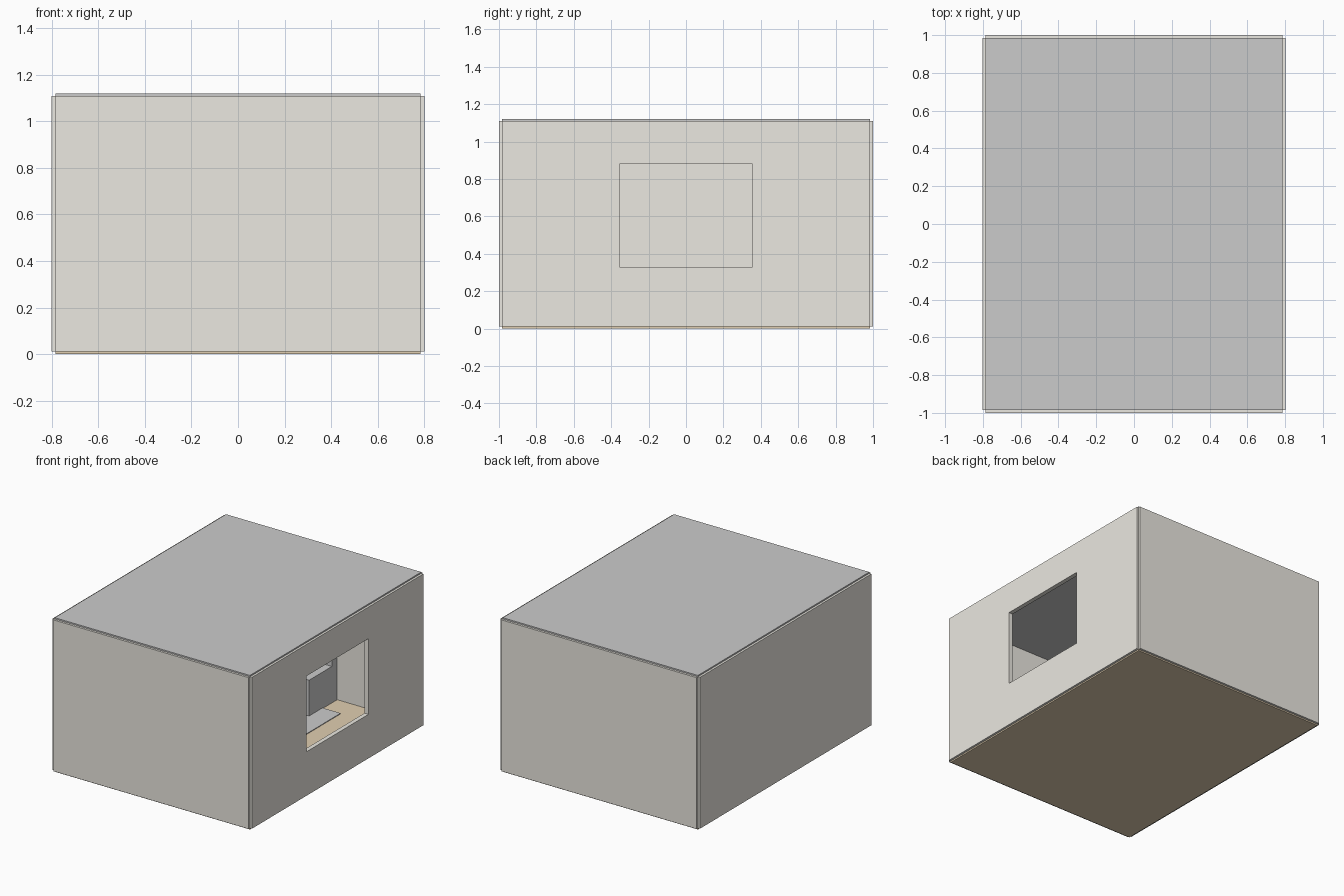
import bpy

if "Cube" in bpy.data.objects:
    bpy.data.objects.remove(bpy.data.objects["Cube"])

def material(name, rgb):
    m = bpy.data.materials.new(name)
    m.diffuse_color = (*rgb, 1)
    m.use_nodes = True
    m.node_tree.nodes["Principled BSDF"].inputs["Base Color"].default_value = m.diffuse_color
    return m

WALL = material("wall_paint", (0.83, 0.81, 0.75))
WOOD = material("floor_wood", (0.75, 0.62, 0.44))

def box(name, lo, hi, mat=None):
    """Axis-aligned box between two corners."""
    bpy.ops.mesh.primitive_cube_add(size=1, location=[(a + b) / 2 for a, b in zip(lo, hi)])
    o = bpy.context.object
    o.name = name
    o.scale = [b - a for a, b in zip(lo, hi)]
    bpy.ops.object.transform_apply(location=False, rotation=False, scale=True)
    if mat:
        o.data.materials.append(mat)
    return o

# room shell: slabs centred on the room's boundary, leaving small corner notches
X, Y, T = 0.785, 0.984, 0.016          # wall centre lines and half thickness
Z0, Z1, F = 0.01, 1.11, 0.01           # floor / ceiling centres and half thickness
box("floor", (-X, -Y, Z0 - F), (X, Y, Z0 + F), WOOD)
box("ceiling", (-X, -Y, Z1 - F), (X, Y, Z1 + F))
walls = {}
for name, s in (("front", -1), ("back", 1)):
    box(name + "_wall", (-X, s * Y - T, Z0), (X, s * Y + T, Z1), WALL)
for name, s in (("left", -1), ("right", 1)):
    walls[name] = box(name + "_wall", (s * X - T, -Y, Z0), (s * X + T, Y, Z1), WALL)

# window opening in the right wall
cutter = box("window_cutter", (0.7, -0.355, 0.33), (0.9, 0.355, 0.88), WALL)
cut = walls["right"].modifiers.new("window", "BOOLEAN")
cut.operation, cut.object, cut.solver = "DIFFERENCE", cutter, "EXACT"
bpy.context.view_layer.objects.active = walls["right"]
bpy.ops.object.modifier_apply(modifier=cut.name)
bpy.data.objects.remove(cutter)

# sofa against the back wall
fz, sx0, sx1, sy0, sy1, arm = 0.02, -0.52, 0.12, 0.645, 0.967, 0.07
back_y = sy1 - 0.06
box("sofa_back", (sx0, back_y, fz), (sx1, sy1, 0.38))
box("sofa_seat", (sx0 + arm, sy0, fz), (sx1 - arm, back_y, 0.18))
for name, x in (("left", sx0), ("right", sx1 - arm)):
    box("sofa_arm_" + name, (x, sy0, fz), (x + arm, back_y, 0.285))

# rug
box("rug", (-0.665, 0.1, fz), (0.265, 0.8, fz + 0.005))
